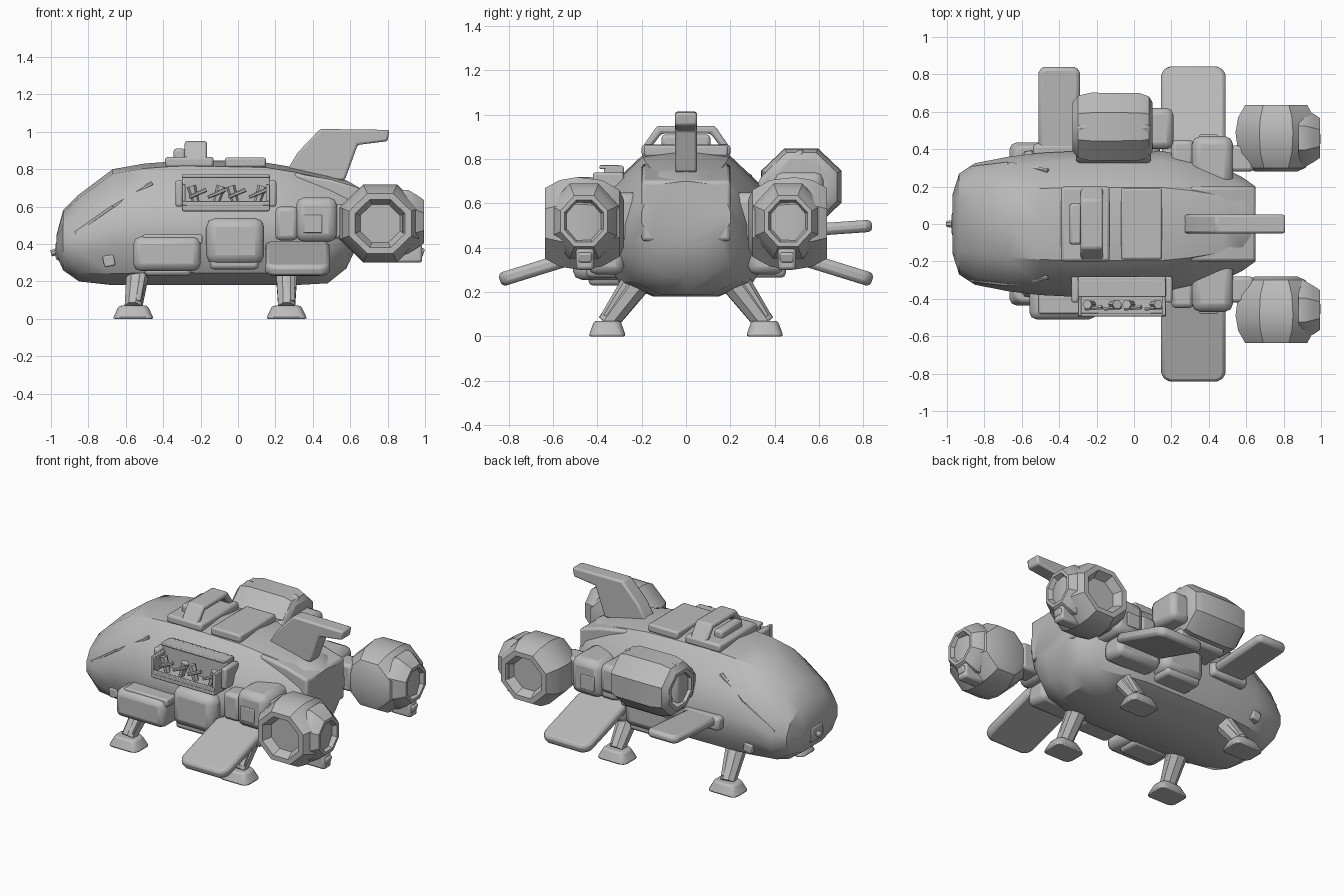
import bpy, bmesh, math
from mathutils import Vector, Matrix

if bpy.data.objects.get("Cube"):
    bpy.data.objects.remove(bpy.data.objects["Cube"])

grey = bpy.data.materials.new("hull_grey")
grey.use_nodes = True
COLOUR = (0.5, 0.5, 0.5, 1)
grey.diffuse_color = COLOUR
grey.node_tree.nodes["Principled BSDF"].inputs["Base Color"].default_value = COLOUR
parts = []


def finish(name, bm, bevel=0.0):
    bmesh.ops.recalc_face_normals(bm, faces=bm.faces)
    mesh = bpy.data.meshes.new(name)
    bm.to_mesh(mesh)
    bm.free()
    mesh.materials.append(grey)
    ob = bpy.data.objects.new(name, mesh)
    bpy.context.collection.objects.link(ob)
    if bevel:
        mod = ob.modifiers.new("bevel", "BEVEL")
        mod.width = bevel
        mod.segments = 2
        mod.limit_method = "ANGLE"
    parts.append(ob)


def box(name, x, y, z, bevel=0.01, tilt=0.0, taper=1.0, axis="X", corner=0.0):
    """Box from (min, max) ranges, turned about its centre; taper shrinks the top,
    corner chamfers the upright edges."""
    bm = bmesh.new()
    bmesh.ops.create_cube(bm, size=1)
    size = [abs(r[1] - r[0]) for r in (x, y, z)]
    for v in bm.verts:
        k = taper if v.co.z > 0 else 1
        v.co = (v.co.x * size[0] * k, v.co.y * size[1] * k, v.co.z * size[2])
    if corner:
        upright = [e for e in bm.edges if abs(e.verts[0].co.z - e.verts[1].co.z) > .01]
        bmesh.ops.bevel(bm, geom=upright, offset=corner, segments=2, profile=.5, affect="EDGES")
    m = Matrix.Translation([sum(r) / 2 for r in (x, y, z)]) @ Matrix.Rotation(tilt, 4, axis)
    bmesh.ops.transform(bm, matrix=m, verts=bm.verts)
    finish(name, bm, bevel)


def loft(name, rings, bevel=0.0):
    """Skin a list of equal-length point rings and cap both ends."""
    bm = bmesh.new()
    loops = [[bm.verts.new(p) for p in ring] for ring in rings]
    n = len(loops[0])
    for a, b in zip(loops, loops[1:]):
        for i in range(n):
            j = (i + 1) % n
            bm.faces.new((a[i], a[j], b[j], b[i]))
    bm.faces.new(loops[0])
    bm.faces.new(loops[-1])
    finish(name, bm, bevel)


def lathe(name, centre, direction, profile, sides=8, squash=1.0):
    """Revolve (distance, radius) points about a direction; squash acts on z."""
    d = Vector(direction).normalized()
    side = d.cross(Vector((0, 0, 1))).normalized()
    up = side.cross(d)
    rings = []
    for dist, r in profile:
        ring = []
        for i in range(sides):
            a = (i + 0.5) * math.tau / sides
            ring.append(Vector(centre) + d * dist + side * r * math.cos(a) + up * r * squash * math.sin(a))
        rings.append(ring)
    loft(name, rings)


def strut(name, a, b, r1, r2, sides=8):
    a, b = Vector(a), Vector(b)
    lathe(name, a, b - a, [(0, r1), ((b - a).length, r2)], sides)


# Hull: one cross-section scaled along the length
half = [(0, 0), (.38, 0), (.78, .10), (1, .33), (1, .52), (.86, .76), (.5, .96), (0, 1)]
section = half + [(-u, v) for u, v in reversed(half[1:-1])]
stations = [(-.97, .34, .45, .16), (-.935, .26, .58, .27), (-.85, .20, .665, .325),
            (-.67, .18, .80, .36), (-.5, .18, .83, .38), (-.3, .18, .845, .39),
            (.15, .18, .835, .39), (.3, .18, .81, .36), (.48, .19, .77, .30),
            (.58, .27, .74, .25), (.65, .42, .70, .20)]
loft("hull", [[(x, u * w, lo + v * (hi - lo)) for u, v in section] for x, lo, hi, w in stations])
loft("rear_hull_panel", [[(x, -.2, lo), (x, .2, lo), (x, .2, hi), (x, -.2, hi)]
                         for x, lo, hi in ((.3, .43, .78), (.5, .43, .745), (.65, .43, .7))], .015)

# Nose gun
box("nose_gun_mount", (-.975, -.87), (-.07, .07), (.31, .42), .02)
strut("nose_gun_barrel", (-.9, 0, .38), (-1, 0, .35), .025, .018)

# Roof equipment
box("roof_mount", (-.39, -.13), (-.2, .2), (.81, .866), .015)
box("roof_sensor", (-.345, -.28), (-.11, .11), (.85, .91), .015)
arch_half = [(.2, .85), (.13, .95), (-.13, .95), (-.2, .85)]
arch = arch_half + [(-.16, .85), (-.11, .915), (.11, .915), (.16, .85)]
loft("roof_arch", [[(x, y, z) for y, z in arch] for x in (-.285, -.165)], .012)
box("roof_hatch", (-.07, .15), (-.19, .19), (.81, .863), .012)

# Tail fin from its side outline
fin = [(.26, .79), (.32, .89), (.44, 1.015), (.81, 1.01), (.8, .95), (.64, .93), (.585, .78), (.57, .74), (.4, .74)]
loft("tail_fin", [[(x, y, z) for x, z in fin] for y in (-.05, .05)], .012)

for s, side in ((-1, "right"), (1, "left")):
    def sy(a, b):
        return tuple(sorted((a * s, b * s)))

    # Cockpit side ridges and lamp
    ridge = [(-.87, .298, .46), (-.67, .322, .60), (-.46, .285, .725)]
    for a, b in zip(ridge, ridge[1:]):
        strut("cockpit_ridge_" + side, (a[0], a[1] * s, a[2]), (b[0], b[1] * s, b[2]), .012, .012, 6)
    box("chin_lamp_" + side, (-.72, -.66), sy(.27, .34), (.28, .34), .008, -.2, axis="Y")

    # Engine barrel with a recessed outer face and a rear nozzle
    lathe("engine_" + side, (.76, .46 * s, .51), (0, s, 0),
          [(-.18, .12), (-.16, .17), (-.08, .22), (.03, .235), (.11, .22), (.175, .18),
           (.175, .145), (.12, .115), (.12, .06)], 8, .96)
    lathe("engine_nozzle_" + side, (.78, .46 * s, .52), (1, 0, 0),
          [(.1, .17), (.13, .17), (.18, .14), (.215, .115), (.215, .095), (.13, .06)], 8, 1.08)
    box("engine_vent_" + side, (.84, .985), sy(.415, .495), (.3, .4), .015)
    box("vent_flap_" + side, (.93, .995), sy(.425, .485), (.34, .385), .008, .3, axis="Y")

    # Engine arm
    box("engine_arm_" + side, (.31, .53), sy(.2, .47), (.41, .65), .045)
    box("engine_arm_root_" + side, (.2, .32), sy(.25, .45), (.42, .6), .025)
    box("engine_arm_neck_" + side, (.5, .64), sy(.28, .42), (.43, .61), .02)
    box("arm_plate_" + side, (.35, .45), sy(.46, .478), (.46, .555), .005)

    # Drooping rear wing
    box("rear_wing_" + side, (.145, .49), sy(.38, .85), (.292, .355), .02, -.3 * s, corner=.05)
    box("wing_root_" + side, (.15, .48), sy(.28, .44), (.28, .415), .035)

    # Side locker
    box("side_locker_" + side, (-.17, .14), sy(.28, .47), (.29, .54), .05)
    box("side_locker_lip_" + side, (-.15, .11), sy(.28, .45), (.265, .34), .02)

    # Landing legs
    for x, lean, place in ((-.53, -.03, "front"), (.26, .0, "rear")):
        name = place + "_leg_" + side
        strut(name, (x, .18 * s, .29), (x + lean, .355 * s, .06), .065, .048)
        strut(name + "_brace", (x + .02, .25 * s, .27), (x + lean + .02, .36 * s, .09), .03, .025, 6)
        box(name + "_foot", (x + lean - .11, x + lean + .11), sy(.27, .44), (0, .07), .012, taper=.7, corner=.035)

# Front locker on the right, opened as a slat on the left
box("front_locker", (-.56, -.2), (-.51, -.26), (.255, .44), .04)
box("front_locker_frame", (-.51, -.19), (-.48, -.3), (.4, .45), .01)
box("front_locker_base", (-.5, -.25), (-.44, -.28), (.23, .3), .02)
box("front_slat", (-.51, -.29), (.36, .84), (.455, .51), .02, .07, corner=.03)
box("front_slat_hinge", (-.54, -.27), (.32, .43), (.41, .5), .02)

# Right side rack: open tray with four stowed items
box("rack_back", (-.3, .17), (-.37, -.28), (.58, .77), .01)
box("rack_tray", (-.3, .17), (-.49, -.3), (.575, .615), .01)
box("rack_rail", (-.3, .17), (-.495, -.475), (.605, .63), .004)
box("rack_top_edge", (-.3, .17), (-.39, -.3), (.755, .772), .005)
for x, z in ((-.315, .74), (.185, .74)):
    box("rack_end", (x - .02, x + .02), (-.42, -.28), (.6, z), .012)
for x in (-.29, .16):
    box("rack_end_wall", (x - .01, x + .01), (-.49, -.3), (.58, .72), .004)
for i, x in enumerate((-.22, -.12, -.01, .1)):
    lean = .03 if i % 2 else -.03
    strut("rack_item_body", (x, -.43, .61), (x + lean, -.43, .71), .018, .026, 6)
    strut("rack_item_arm", (x - .04, -.455, .65), (x + .05, -.445, .69), .009, .012, 6)
    strut("rack_item_head", (x + lean, -.43, .705), (x + lean, -.43, .745), .02, .012, 6)

# Left upper pod with a recessed front intake and a sloping inner shoulder
lathe("upper_pod", (-.33, .52, .675), (1, 0, 0),
      [(.07, .06), (.05, .1), (0, .115), (0, .14), (.03, .18), (.1, .197), (.36, .195), (.41, .175), (.43, .14)],
      8, .95)
shoulder = [(.3, .56), (.33, .71), (.4, .785), (.53, .85), (.53, .56)]
loft("upper_pod_shoulder", [[(x, y, z) for y, z in shoulder] for x in (-.31, .09)], .02)
box("upper_pod_rear", (.06, .21), (.4, .62), (.55, .74), .035)
box("upper_pod_base", (-.25, .1), (.34, .56), (.47, .54), .02)

# Smooth shading with sharp creases
bpy.ops.object.select_all(action="DESELECT")
for ob in parts:
    ob.select_set(True)
bpy.context.view_layer.objects.active = parts[0]
bpy.ops.object.shade_smooth_by_angle(angle=math.radians(32))
